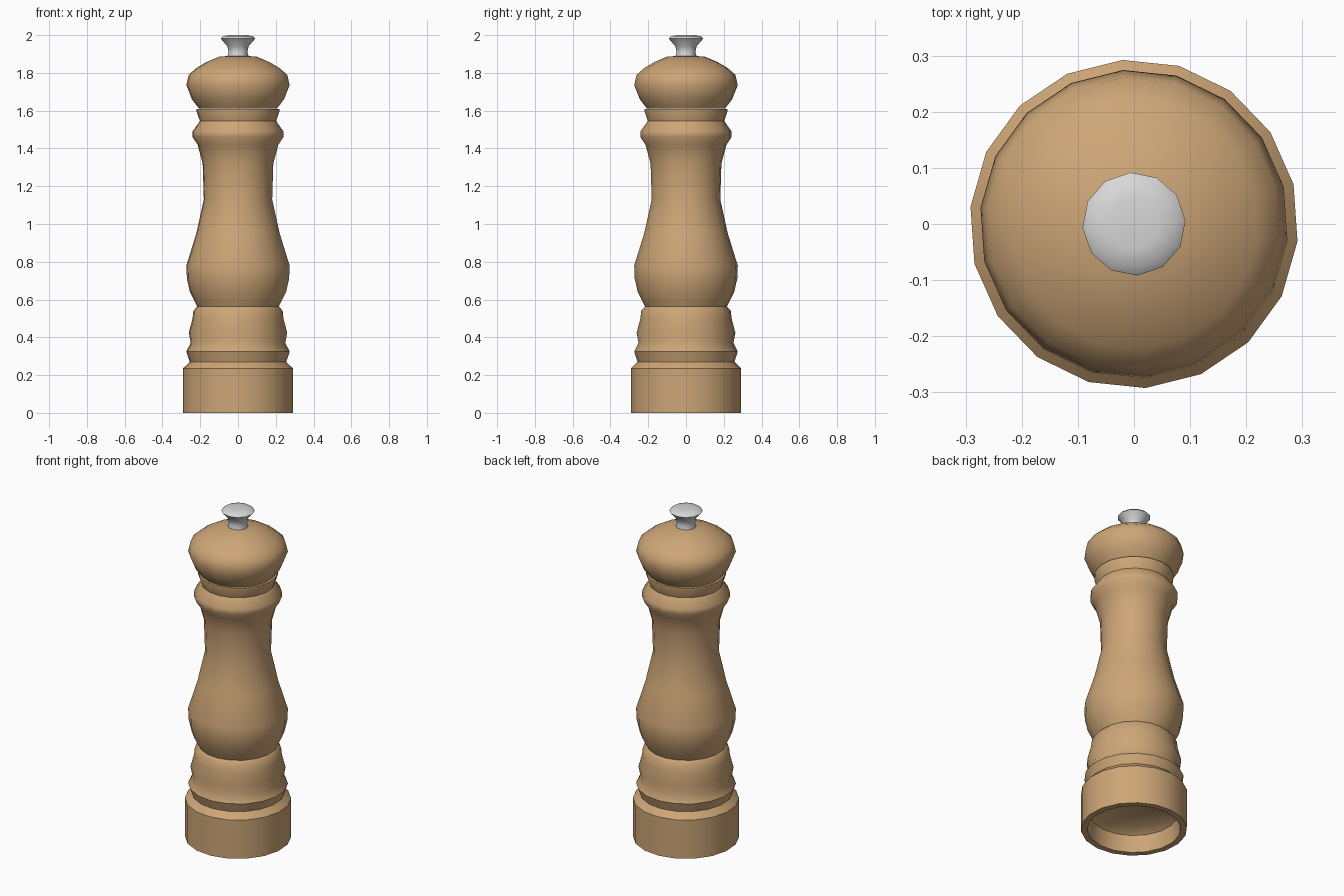
import bpy, bmesh, math

if "Cube" in bpy.data.objects:
    bpy.data.objects.remove(bpy.data.objects["Cube"])


def material(name, rgb):
    m = bpy.data.materials.new(name)
    m.diffuse_color = (*rgb, 1)
    m.use_nodes = True
    m.node_tree.nodes["Principled BSDF"].inputs["Base Color"].default_value = m.diffuse_color
    return m


def lathe(name, profile, segments, mat, start=0.0, angle=38):
    """Spin a (radius, height) profile around z; radius 0 makes a pole."""
    bm = bmesh.new()
    rings = []
    for r, z in profile:
        if r == 0:
            rings.append([bm.verts.new((0, 0, z))] * segments)
        else:
            rings.append([bm.verts.new((r * math.cos(start + math.tau * i / segments),
                                        r * math.sin(start + math.tau * i / segments), z))
                          for i in range(segments)])
    for a, b in zip(rings, rings[1:]):
        for i in range(segments):
            j = (i + 1) % segments
            # dict.fromkeys drops repeated pole vertices
            bm.faces.new(list(dict.fromkeys((a[i], a[j], b[j], b[i]))))
    bmesh.ops.recalc_face_normals(bm, faces=bm.faces)
    mesh = bpy.data.meshes.new(name)
    bm.to_mesh(mesh)
    bm.free()
    mesh.materials.append(mat)
    obj = bpy.data.objects.new(name, mesh)
    bpy.context.collection.objects.link(obj)
    bpy.ops.object.select_all(action='DESELECT')
    obj.select_set(True)
    bpy.context.view_layer.objects.active = obj
    bpy.ops.object.shade_smooth_by_angle(angle=math.radians(angle))
    return obj


wood = material("light wood", (0.61, 0.38, 0.185))
steel = material("pale metal", (0.68, 0.68, 0.69))
START = math.radians(94)

# Turned body with a shallow recess under the base
lathe("body", [
    (0, 0.13), (0.20, 0.13), (0.245, 0.10), (0.258, 0.0),
    (0.293, 0.0), (0.293, 0.235), (0.257, 0.27),
    (0.275, 0.325), (0.252, 0.37), (0.262, 0.425), (0.242, 0.50),
    (0.238, 0.54), (0.217, 0.563),
    (0.256, 0.64), (0.272, 0.71), (0.275, 0.78),
    (0.222, 0.95), (0.182, 1.13), (0.188, 1.32), (0.215, 1.42),
    (0.242, 1.46), (0.242, 1.49), (0.203, 1.545),
    (0.220, 1.595), (0.220, 1.61), (0, 1.61),
], 18, wood, START)

# Rounded head
lathe("head", [
    (0, 1.612), (0.208, 1.612), (0.245, 1.66), (0.275, 1.735),
    (0.262, 1.79), (0.222, 1.825), (0.168, 1.857), (0.10, 1.886), (0, 1.893),
], 18, wood, START)

# Metal tightening knob
lathe("knob", [
    (0, 1.88), (0.058, 1.88), (0.05, 1.91), (0.056, 1.94), (0.092, 1.982),
    (0.078, 1.994), (0.045, 2.0), (0, 2.0),
], 12, steel, START, 50)
